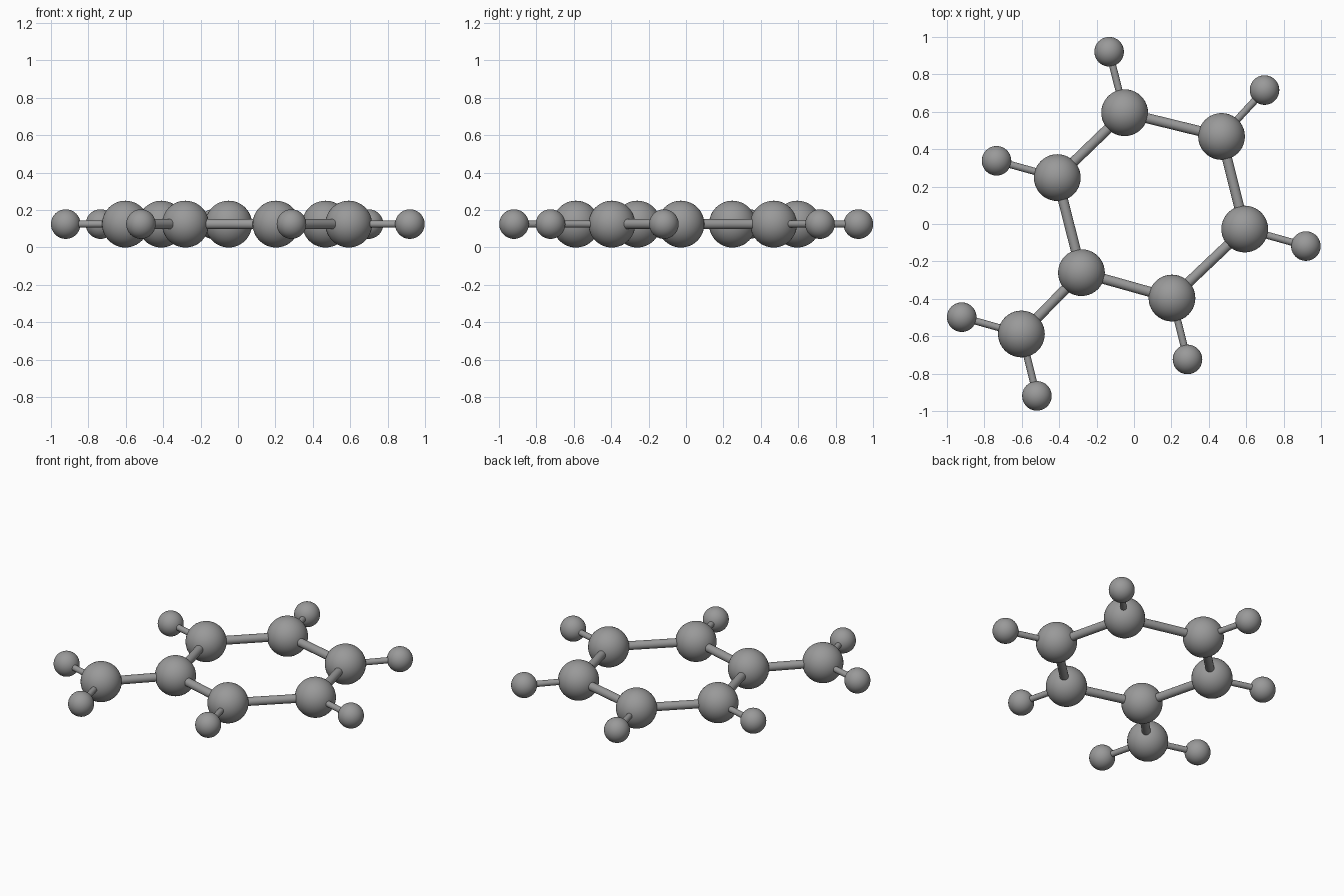
import bpy
from mathutils import Vector

if "Cube" in bpy.data.objects:
    bpy.data.objects.remove(bpy.data.objects["Cube"], do_unlink=True)

LARGE_R, SMALL_R = 0.125, 0.079
RING_BOND_R, OUTER_BOND_R = 0.027, 0.019

grey = bpy.data.materials.new("medium grey")
grey.use_nodes = True
grey.diffuse_color = (0.32, 0.32, 0.32, 1)
grey.node_tree.nodes["Principled BSDF"].inputs["Base Color"].default_value = grey.diffuse_color


def finish(name):
    obj = bpy.context.object
    obj.name = name
    obj.data.materials.append(grey)
    bpy.ops.object.shade_smooth_by_angle()


def point(p):
    return Vector((p[0], p[1], LARGE_R))


def ball(name, p, radius):
    bpy.ops.mesh.primitive_uv_sphere_add(segments=40, ring_count=24, radius=radius, location=point(p))
    finish(name)


def bond(name, p, q, radius):
    a, b = point(p), point(q)
    bpy.ops.mesh.primitive_cylinder_add(vertices=24, radius=radius, depth=(b - a).length, location=(a + b) / 2)
    bpy.context.object.rotation_euler = (b - a).to_track_quat("Z", "Y").to_euler()
    finish(name)


# Six-sided ring, listed clockwise from the back
ring = [(-0.05, 0.595), (0.468, 0.468), (0.592, -0.027),
        (0.203, -0.396), (-0.281, -0.26), (-0.41, 0.248)]
for i, p in enumerate(ring):
    ball(f"ring_ball_{i + 1}", p, LARGE_R)
    bond(f"ring_bond_{i + 1}", p, ring[(i + 1) % 6], RING_BOND_R)

# Side arm with its large end ball
arm_end = (-0.602, -0.588)
ball("arm_ball", arm_end, LARGE_R)
bond("arm_bond", ring[4], arm_end, RING_BOND_R)

# Small outer balls, each joined to its large neighbour
outer = [(ring[0], (-0.133, 0.921)), (ring[1], (0.698, 0.716)),
         (ring[2], (0.919, -0.118)), (ring[3], (0.286, -0.724)),
         (ring[5], (-0.735, 0.338)),
         (arm_end, (-0.921, -0.498)), (arm_end, (-0.519, -0.919))]
for i, (p, q) in enumerate(outer):
    ball(f"outer_ball_{i + 1}", q, SMALL_R)
    bond(f"outer_bond_{i + 1}", p, q, OUTER_BOND_R)
